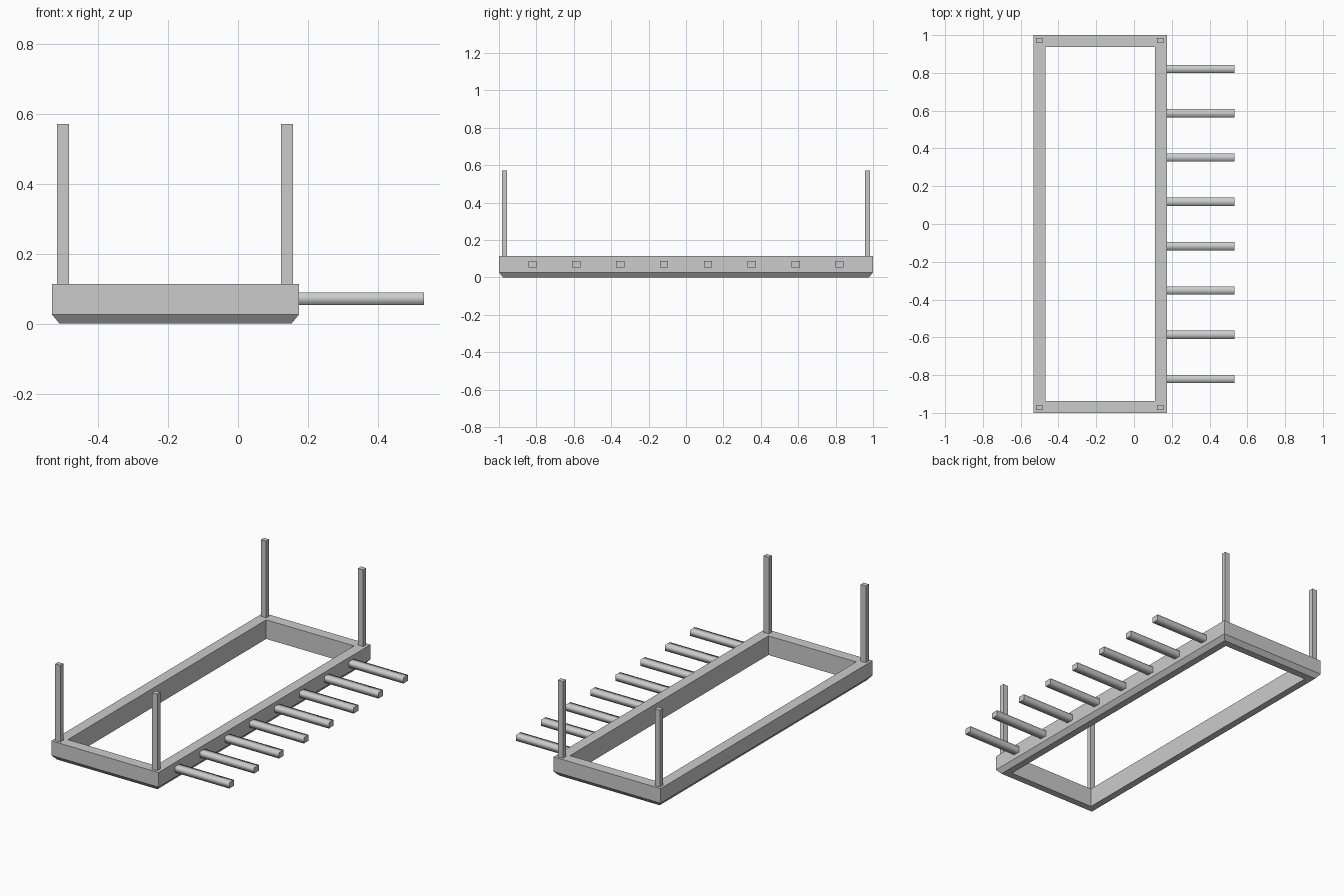
import bpy, bmesh

if "Cube" in bpy.data.objects:
    bpy.data.objects.remove(bpy.data.objects["Cube"])

X0, X1, Y = -0.533, 0.175, 1.0      # outer frame extents
WALL, TOP = 0.064, 0.114


def finish(bm, name):
    bmesh.ops.recalc_face_normals(bm, faces=bm.faces)
    mesh = bpy.data.meshes.new(name)
    bm.to_mesh(mesh)
    bm.free()
    obj = bpy.data.objects.new(name, mesh)
    bpy.context.collection.objects.link(obj)
    return obj


def box(name, lo, hi, round_x=False):
    bm = bmesh.new()
    bmesh.ops.create_cube(bm, size=1)
    for v in bm.verts:
        v.co = [(a + b) / 2 + c * (b - a) for a, b, c in zip(lo, hi, v.co)]
    # smooth shading around the length, crisp flat end caps
    if round_x:
        bm.normal_update()
        for f in bm.faces:
            f.smooth = abs(f.normal.x) < 0.5
        for f in bm.faces:
            if not f.smooth:
                for e in f.edges:
                    e.smooth = False
    return finish(bm, name)


# Rectangular frame: profile (inset, height) swept round the four corners
profile = [(0, TOP), (0, 0.027), (0.022, 0), (WALL, 0), (WALL, TOP)]
bm = bmesh.new()
rings = []
for sx, sy in ((-1, -1), (1, -1), (1, 1), (-1, 1)):
    rings.append([bm.verts.new((X1 - d if sx > 0 else X0 + d, sy * (Y - d), z))
                  for d, z in profile])
n = len(profile)
for i in range(4):
    a, b = rings[i], rings[(i + 1) % 4]
    for j in range(n):
        k = (j + 1) % n
        bm.faces.new((a[j], b[j], b[k], a[k]))
finish(bm, "base_frame")

# Corner posts
for side, x in (("left", -0.501), ("right", 0.140)):
    for end, y in (("front", -0.971), ("back", 0.971)):
        box(f"{end}_{side}_post", (x - 0.017, y - 0.014, TOP - 0.002),
            (x + 0.017, y + 0.014, 0.572))

# Row of pegs along the right side
for i in range(8):
    y = (i - 3.5) * 0.2345
    box(f"side_peg_{i + 1}", (X1 - 0.002, y - 0.022, 0.054),
        (0.533, y + 0.022, 0.089), round_x=True)
